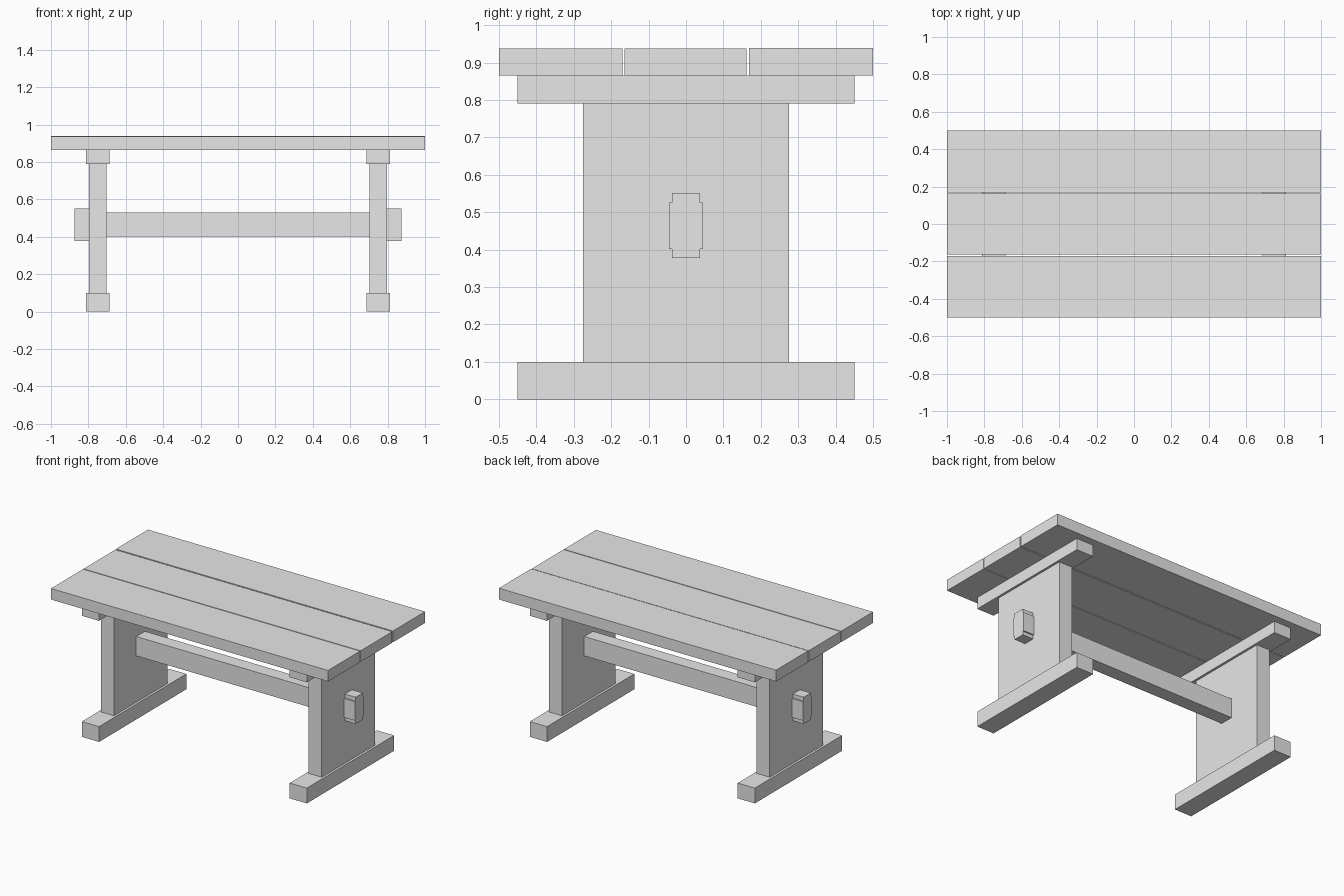
import bpy
import bmesh

if "Cube" in bpy.data.objects:
    bpy.data.objects.remove(bpy.data.objects["Cube"])

grey = bpy.data.materials.new("light_grey")
grey.diffuse_color = (0.8, 0.8, 0.8, 1.0)
grey.use_nodes = True
grey.node_tree.nodes["Principled BSDF"].inputs["Base Color"].default_value = grey.diffuse_color


def finish(name, bm):
    bmesh.ops.recalc_face_normals(bm, faces=bm.faces)
    mesh = bpy.data.meshes.new(name)
    bm.to_mesh(mesh)
    bm.free()
    mesh.materials.append(grey)
    obj = bpy.data.objects.new(name, mesh)
    bpy.context.collection.objects.link(obj)
    return obj


def box(name, x0, x1, y0, y1, z0, z1):
    bm = bmesh.new()
    bmesh.ops.create_cube(bm, size=1)
    for v in bm.verts:
        v.co.x = x0 if v.co.x < 0 else x1
        v.co.y = y0 if v.co.y < 0 else y1
        v.co.z = z0 if v.co.z < 0 else z1
    return finish(name, bm)


def prism_x(name, profile, x0, x1):
    """Extrude a (y, z) outline along x."""
    bm = bmesh.new()
    face = bm.faces.new([bm.verts.new((x0, y, z)) for y, z in profile])
    out = bmesh.ops.extrude_face_region(bm, geom=[face])
    for v in out["geom"]:
        if isinstance(v, bmesh.types.BMVert):
            v.co.x = x1
    return finish(name, bm)


# Table top: three planks with narrow gaps
for name, y0, y1, top in (("front_plank", -0.5, -0.17, 0.937),
                          ("middle_plank", -0.164, 0.162, 0.937),
                          ("back_plank", 0.169, 0.5, 0.939)):
    box(name, -1, 1, y0, y1, 0.865, top)

# Long rail joining the two ends
box("stretcher", -0.705, 0.705, -0.045, 0.045, 0.403, 0.529)

# Notched outline of the rail end that pokes through the panel
w, n, z0, z1, z2, z3 = 0.045, 0.037, 0.378, 0.402, 0.526, 0.552
half = [(n, z0), (n, z1), (w, z1), (w, z2), (n, z2), (n, z3)]
tenon_profile = half + [(-y, z) for y, z in reversed(half)]

# Trestle ends, mirrored left and right
for side, s in (("left", -1), ("right", 1)):
    def end_box(part, xa, xb, half_y, za, zb):
        lo, hi = sorted((s * xa, s * xb))
        box(f"{side}_{part}", lo, hi, -half_y, half_y, za, zb)

    end_box("foot", 0.688, 0.812, 0.45, 0, 0.1)
    end_box("panel", 0.703, 0.797, 0.275, 0.1, 0.79)
    end_box("cleat", 0.688, 0.812, 0.45, 0.79, 0.865)
    prism_x(f"{side}_tenon", tenon_profile, s * 0.797, s * 0.875)
